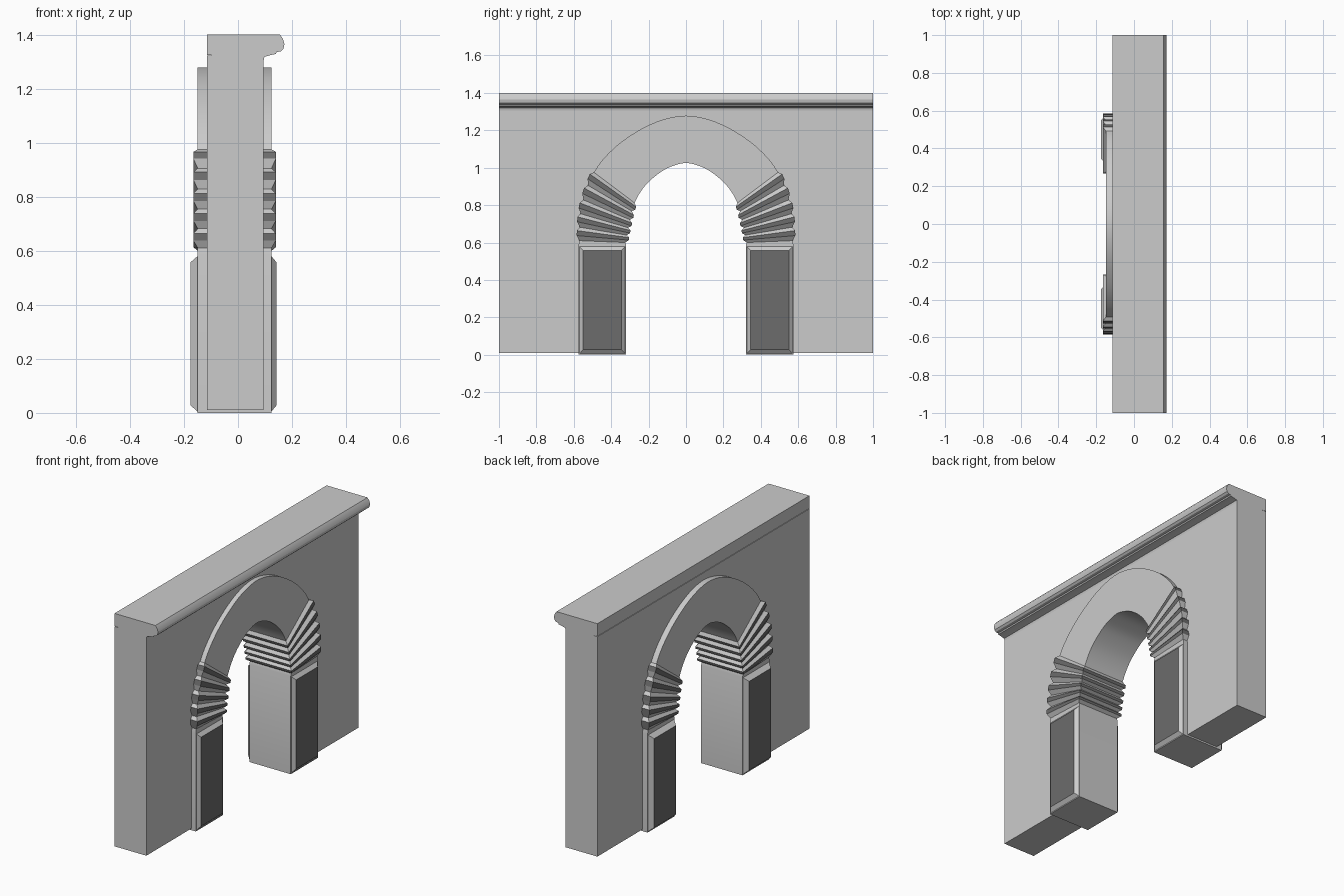
import bpy, bmesh
from math import radians

if "Cube" in bpy.data.objects:
    bpy.data.objects.remove(bpy.data.objects["Cube"])

dark = bpy.data.materials.new("dark_stone")
dark.diffuse_color = (0.15, 0.15, 0.15, 1)
dark.use_nodes = True
dark.node_tree.nodes["Principled BSDF"].inputs["Base Color"].default_value = dark.diffuse_color
light = bpy.data.materials.new("light_stone")
CX, HALF = -0.0125, 0.1365     # centre and half depth of the arch surround


def finish(name, bm, mirror=False, smooth=True):
    bmesh.ops.recalc_face_normals(bm, faces=bm.faces[:])
    me = bpy.data.meshes.new(name)
    bm.to_mesh(me)
    bm.free()
    ob = bpy.data.objects.new(name, me)
    bpy.context.collection.objects.link(ob)
    me.materials.append(light)
    me.materials.append(dark)
    if mirror:
        m = ob.modifiers.new("mirror", 'MIRROR')
        m.use_axis = (False, True, False)
        m.merge_threshold = 0.0005
    if smooth:
        bpy.ops.object.select_all(action='DESELECT')
        ob.select_set(True)
        bpy.context.view_layer.objects.active = ob
        bpy.ops.object.shade_smooth_by_angle(angle=radians(25))
    return ob


def prism(bm, pts, offset):
    face = bm.faces.new([bm.verts.new(p) for p in pts])
    ext = bmesh.ops.extrude_face_region(bm, geom=[face])
    vs = [v for v in ext["geom"] if isinstance(v, bmesh.types.BMVert)]
    bmesh.ops.translate(bm, verts=vs, vec=offset)


# Arch guide: each entry is inner y, inner z, outer y, outer z
KEYS = [(.325, .60, .57, .61), (.305, .70, .557, .79), (.275, .812, .492, .975),
        (.215, .908, .39, 1.10), (.13, .98, .26, 1.195), (.06, 1.013, .13, 1.255),
        (0, 1.025, 0, 1.278)]


def guide(t):
    """Smooth curve through KEYS, t counted in keys."""
    i = min(int(t), len(KEYS) - 2)
    f = t - i
    p1, p2 = KEYS[i], KEYS[i + 1]
    p0 = KEYS[i - 1] if i else [2 * a - b for a, b in zip(p1, p2)]
    p3 = KEYS[i + 2] if i + 2 < len(KEYS) else [-p1[0], p1[1], -p1[2], p1[3]]
    return [.5 * (2 * b + (c - a) * f + (2 * a - 5 * b + 4 * c - d) * f * f
            + (3 * b - a - 3 * c + d) * f ** 3) for a, b, c, d in zip(p0, p1, p2, p3)]


# Stations along the surround: (section, swelling, dark band starts here)
stations = [((.32, 0, .575, 0), 0, False), ((.32, .585, .575, .585), 0, False)]
RIBS = 5
for r in range(RIBS):
    for f, e, d in ((0, 0, False), (.36, .016, True), (.72, .016, False)):
        stations.append((guide(2 * (r + f) / RIBS), e, d))
for k in range(21):
    stations.append((guide(2 + 4 * k / 20), 0, False))

# Pillars, ribbed springers and arch ring as one mirrored sweep
bm = bmesh.new()
rings, flags = [], []
for (iy, iz, oy, oz), e, d in stations:
    ln = ((oy - iy) ** 2 + (oz - iz) ** 2) ** .5
    uy, uz = (oy - iy) / ln * e, (oz - iz) / ln * e
    a, b = (iy - uy, iz - uz), (oy + uy, oz + uz)
    x0, x1 = CX - HALF - e, CX + HALF + e
    rings.append([bm.verts.new(p) for p in
                  ((x0, *a), (x1, *a), (x1, *b), (x0, *b))])
    flags.append(d)
bm.faces.new(rings[0])
for k in range(len(rings) - 1):
    for j in range(4):
        n = (j + 1) % 4
        f = bm.faces.new((rings[k][j], rings[k][n], rings[k + 1][n], rings[k + 1][j]))
        f.material_index = int(flags[k])
finish("arch_surround", bm, mirror=True)

# Raised dark panels on both faces of each pillar
for name, xb, xt in (("front_panels", .12, .142), ("back_panels", -.145, -.175)):
    bm = bmesh.new()
    base = [bm.verts.new((xb, y, z)) for y, z in
            ((.321, .001), (.574, .001), (.574, .584), (.321, .584))]
    top = [bm.verts.new((xt, y, z)) for y, z in
           ((.345, .027), (.55, .027), (.55, .558), (.345, .558))]
    bm.faces.new(base)
    bm.faces.new(top).material_index = 1
    for j in range(4):
        n = (j + 1) % 4
        bm.faces.new((base[j], base[n], top[n], top[j]))
    finish(name, bm, mirror=True, smooth=False)

# Wall with an opening hidden inside the surround
half = [(.447, .01)] + [((g[0] + g[2]) / 2, (g[1] + g[3]) / 2)
                        for g in (guide(6 * k / 16) for k in range(17))]
opening = half + [(-y, z) for y, z in reversed(half[:-1])]
outline = [(-1, .01), (-1, 1.322), (1, 1.322), (1, .01)] + opening
bm = bmesh.new()
prism(bm, [(-.115, y, z) for y, z in outline], (.21, 0, 0))
finish("wall", bm, smooth=False)

# Moulded cornice along the top
profile = [(-.115, 1.40), (-.115, 1.325), (.095, 1.305), (.098, 1.318), (.125, 1.325),
           (.14, 1.328), (.143, 1.335), (.158, 1.338), (.168, 1.347), (.172, 1.365),
           (.166, 1.385), (.155, 1.40)]
bm = bmesh.new()
prism(bm, [(x, -1, z) for x, z in profile], (0, 2, 0))
finish("cornice", bm)
